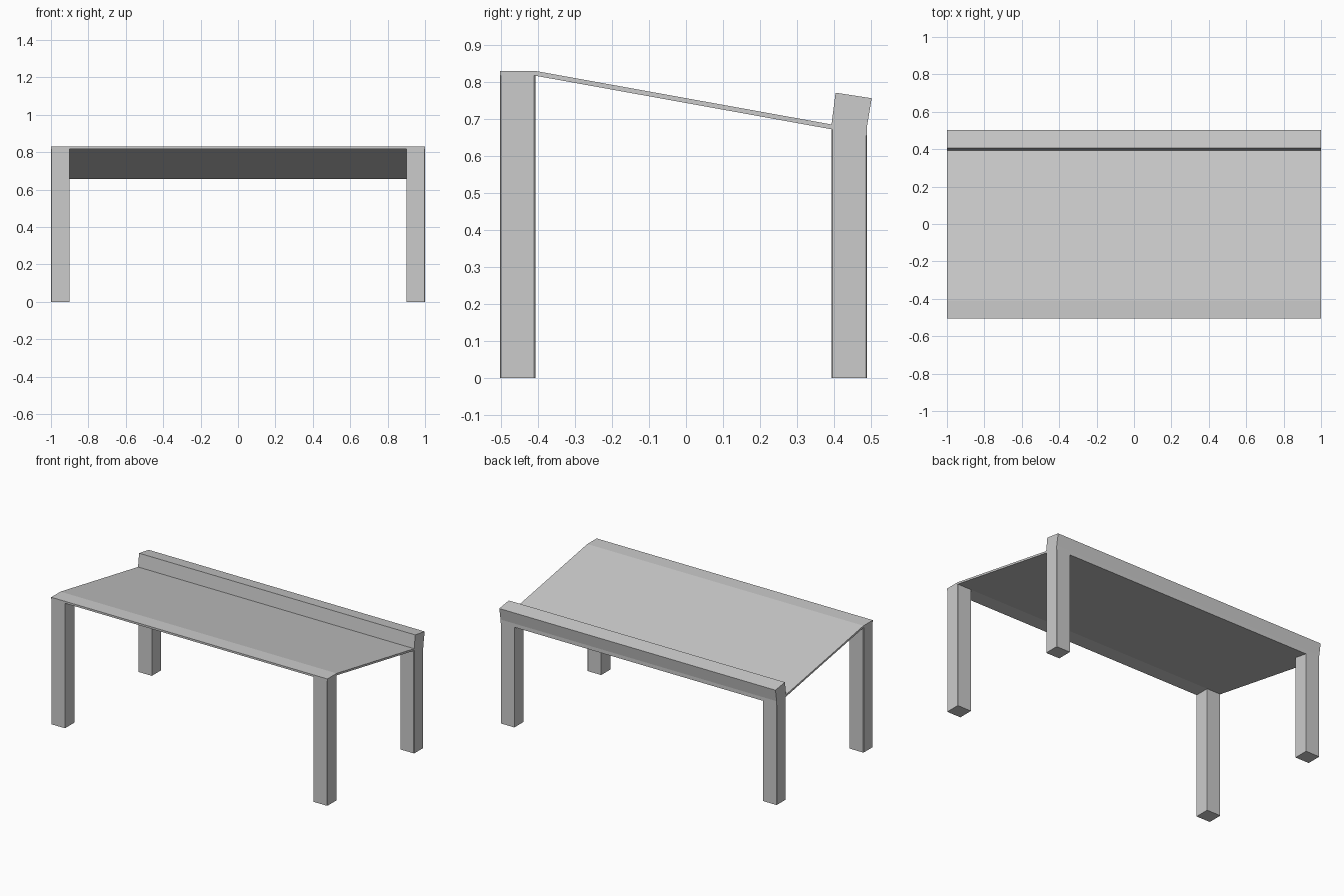
import bpy, bmesh

if "Cube" in bpy.data.objects:
    bpy.data.objects.remove(bpy.data.objects["Cube"])


def extrude_profile(name, profile, x0, x1, bevel_x=None):
    """Extrude a (y, z) profile along x; optionally ease vertical edges at bevel_x."""
    bm = bmesh.new()
    face = bm.faces.new([bm.verts.new((x0, y, z)) for y, z in profile])
    res = bmesh.ops.extrude_face_region(bm, geom=[face])
    verts = [v for v in res["geom"] if isinstance(v, bmesh.types.BMVert)]
    bmesh.ops.translate(bm, verts=verts, vec=(x1 - x0, 0, 0))
    if bevel_x is not None:
        edges = [e for e in bm.edges
                 if all(abs(v.co.x - bevel_x) < 1e-5 for v in e.verts)
                 and abs(e.verts[0].co.z - e.verts[1].co.z) > 0.3]
        bmesh.ops.bevel(bm, geom=edges, offset=0.003, segments=1, affect='EDGES')
    bmesh.ops.recalc_face_normals(bm, faces=bm.faces[:])
    mesh = bpy.data.meshes.new(name)
    bm.to_mesh(mesh)
    bm.free()
    obj = bpy.data.objects.new(name, mesh)
    bpy.context.collection.objects.link(obj)
    return obj


# Sloping top: flat front strip, inclined panel, tilted rear lip
top = [(-0.504, 0.831), (-0.408, 0.831), (0.394, 0.686), (0.405, 0.772),
       (0.503, 0.757), (0.490, 0.680), (0.490, 0.656), (0.394, 0.673),
       (-0.408, 0.818), (-0.504, 0.818)]
extrude_profile("table_top", top, -1, 1)

# Four legs, rear ones cut to the slope of the panel
front = [(-0.504, 0), (-0.408, 0), (-0.408, 0.818), (-0.504, 0.818)]
rear = [(0.394, 0), (0.490, 0), (0.490, 0.656), (0.394, 0.673)]
for part, profile in (("front_leg", front), ("rear_leg", rear)):
    for side, s in (("left", -1), ("right", 1)):
        extrude_profile(f"{part}_{side}", profile, s * 0.9, s, bevel_x=s)
